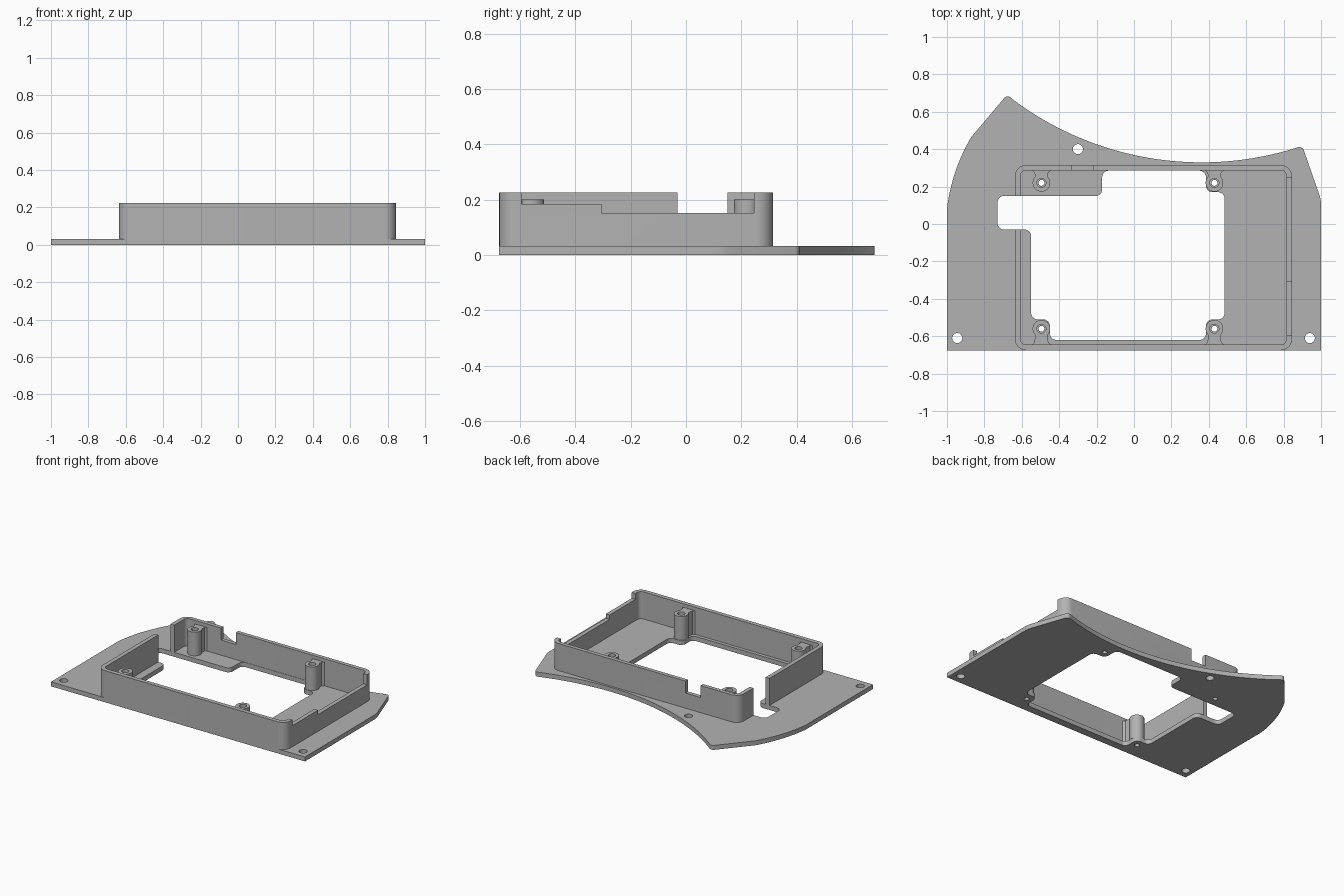
import bpy, bmesh
from math import cos, sin, pi, atan2
from mathutils import Vector

if "Cube" in bpy.data.objects:
    bpy.data.objects.remove(bpy.data.objects["Cube"])

grey = bpy.data.materials.new("plain grey")
grey.use_nodes = True
colour = (0.45, 0.45, 0.45, 1)
grey.diffuse_color = colour
grey.node_tree.nodes["Principled BSDF"].inputs["Base Color"].default_value = colour

PLATE, TOP, POST_TOP = 0.032, 0.225, 0.2


def rounded(corners, steps=8):
    """Polygon with a fillet radius at each (x, y, r) corner."""
    out = []
    for i, (x, y, r) in enumerate(corners):
        p = Vector((x, y))
        if not r:
            out.append(p)
            continue
        a = (Vector(corners[i - 1][:2]) - p).normalized()
        b = (Vector(corners[(i + 1) % len(corners)][:2]) - p).normalized()
        half = a.angle(b) / 2
        centre = p + (a + b).normalized() * (r / sin(half))
        reach = r * cos(half) / sin(half)
        s, e = p + a * reach - centre, p + b * reach - centre
        for k in range(steps + 1):
            d = s.lerp(e, k / steps)
            out.append(centre + d.normalized() * r)
    return out


def arc(p0, pm, p1, steps):
    """Circular arc through three points."""
    (ax, ay), (bx, by), (cx, cy) = p0, pm, p1
    d = 2 * (ax * (by - cy) + bx * (cy - ay) + cx * (ay - by))
    a, b, c = ax * ax + ay * ay, bx * bx + by * by, cx * cx + cy * cy
    ux = (a * (by - cy) + b * (cy - ay) + c * (ay - by)) / d
    uy = (a * (cx - bx) + b * (ax - cx) + c * (bx - ax)) / d
    r = ((ax - ux) ** 2 + (ay - uy) ** 2) ** 0.5
    t0, t1 = atan2(ay - uy, ax - ux), atan2(cy - uy, cx - ux)
    sweep = (t1 - t0 + pi) % (2 * pi) - pi
    return [(ux + r * cos(t0 + sweep * k / steps), uy + r * sin(t0 + sweep * k / steps), 0)
            for k in range(steps + 1)]


def circle(x, y, r, n=32):
    return [Vector((x + r * cos(2 * pi * k / n), y + r * sin(2 * pi * k / n))) for k in range(n)]


def rectangle(x0, x1, y0, y1, r):
    return rounded([(x0, y0, r), (x1, y0, r), (x1, y1, r), (x0, y1, r)])


def extrude(name, loops, z0, z1):
    """Solid from an outline and its holes."""
    curve = bpy.data.curves.new(name, 'CURVE')
    curve.dimensions, curve.fill_mode = '2D', 'BOTH'
    curve.extrude = (z1 - z0) / 2
    for loop in loops:
        spline = curve.splines.new('POLY')
        spline.points.add(len(loop) - 1)
        for point, p in zip(spline.points, loop):
            point.co = (p[0], p[1], 0, 1)
        spline.use_cyclic_u = True
    temp = bpy.data.objects.new(name + "_curve", curve)
    bpy.context.collection.objects.link(temp)
    dg = bpy.context.evaluated_depsgraph_get()
    mesh = bpy.data.meshes.new_from_object(temp.evaluated_get(dg))
    bpy.data.objects.remove(temp)
    bm = bmesh.new()
    bm.from_mesh(mesh)
    bmesh.ops.remove_doubles(bm, verts=bm.verts, dist=1e-5)
    bmesh.ops.translate(bm, verts=bm.verts, vec=(0, 0, (z0 + z1) / 2))
    bmesh.ops.recalc_face_normals(bm, faces=bm.faces)
    bm.to_mesh(mesh)
    bm.free()
    mesh.materials.clear()
    mesh.materials.append(grey)
    obj = bpy.data.objects.new(name, mesh)
    bpy.context.collection.objects.link(obj)
    return obj


def activate(obj):
    bpy.ops.object.select_all(action='DESELECT')
    obj.select_set(True)
    bpy.context.view_layer.objects.active = obj


def cut(obj, x0, x1, y0, y1, z0):
    """Remove a box, open at the top."""
    tool = extrude("cutter", [rectangle(x0, x1, y0, y1, 0)], z0, TOP + 0.1)
    mod = obj.modifiers.new("cut", 'BOOLEAN')
    mod.operation, mod.solver, mod.object = 'DIFFERENCE', 'EXACT', tool
    activate(obj)
    bpy.ops.object.modifier_apply(modifier=mod.name)
    bpy.data.objects.remove(tool)


posts = [("back_right", -0.495, 0.22, 1), ("back_left", 0.43, 0.22, 1),
         ("front_right", -0.495, -0.56, -1), ("front_left", 0.43, -0.56, -1)]

# Base plate: curved outline, central opening with side slot, screw holes
outline = rounded(
    [(-1, -0.675, 0), (1, -0.675, 0), (1, 0.13, 0.15), (0.9, 0.417, 0.025)]
    + arc((0.86, 0.405), (0.1, 0.35), (-0.64, 0.66), 40)
    + [(-0.678, 0.692, 0.025)]
    + arc((-0.87, 0.465), (-0.955, 0.28), (-1, 0.08), 16))
R = 0.035
opening = rounded([
    (-0.55, -0.51, R), (-0.45, -0.51, R), (-0.45, -0.62, R),
    (0.385, -0.62, R), (0.385, -0.51, R), (0.485, -0.51, R),
    (0.485, 0.17, R), (0.385, 0.17, R), (0.385, 0.285, R),
    (-0.17, 0.285, R), (-0.17, 0.15, R), (-0.73, 0.15, R),
    (-0.73, -0.03, R), (-0.55, -0.03, R)])
holes = [circle(x, y, 0.027) for x, y in [(-0.945, -0.61), (0.94, -0.61), (-0.3, 0.4)]]
pilots = [circle(x, y, 0.016) for _, x, y, _ in posts]
parts = [extrude("base_plate", [outline, opening] + holes + pilots, 0, PLATE)]

# Enclosure wall with side opening, stepped left edge and back notch
wall = extrude("enclosure_wall", [rectangle(-0.637, 0.845, -0.675, 0.315, 0.06),
                                  rectangle(-0.607, 0.815, -0.645, 0.287, 0.03)], PLATE, TOP)
cut(wall, -0.8, -0.58, -0.03, 0.15, 0)
cut(wall, 0.79, 0.9, -0.595, 0.245, 0.183)
cut(wall, 0.79, 0.9, -0.305, 0.245, 0.152)
cut(wall, -0.335, -0.217, 0.25, 0.4, 0.14)
parts.append(wall)

# Screw posts, each joined to the nearest wall by a flared neck
for name, x, y, side in posts:
    edge = 0.287 if side > 0 else -0.645
    body = [Vector((x + 0.047 * cos(t), y + side * 0.047 * sin(t)))
            for t in [pi * (0.75 + 1.5 * k / 28) for k in range(29)]]
    body += [Vector((x + 0.037, edge - side * 0.012)), Vector((x + 0.05, edge)),
             Vector((x - 0.05, edge)), Vector((x - 0.037, edge - side * 0.012))]
    parts.append(extrude(name + "_post", [body, circle(x, y, 0.016)], PLATE, POST_TOP - 0.03))
    parts.append(extrude(name + "_post_rim", [body, circle(x, y, 0.024)], POST_TOP - 0.03, POST_TOP))

for obj in parts:
    activate(obj)
    bpy.ops.object.shade_smooth_by_angle(angle=pi / 6)
